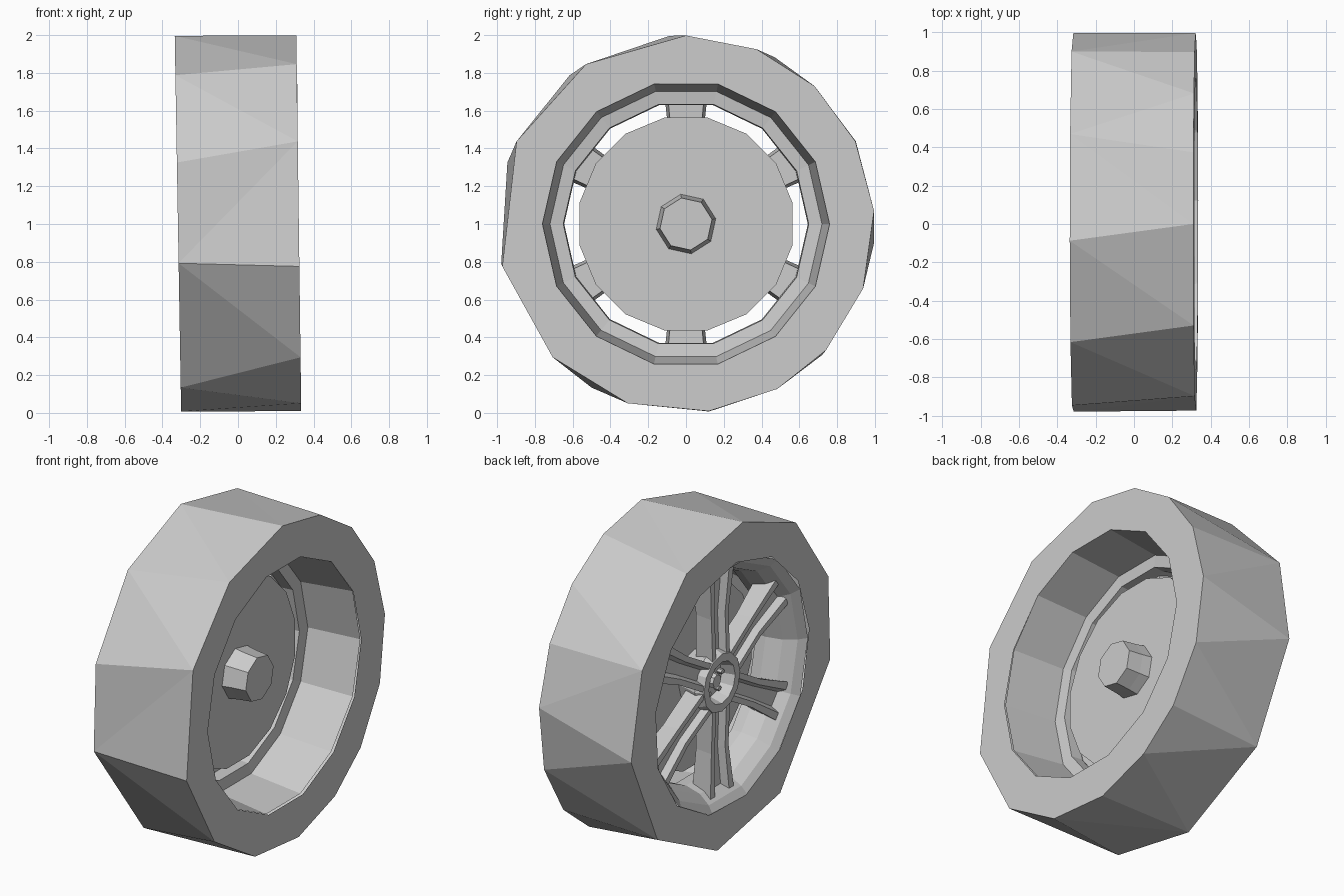
import bpy, bmesh
from math import radians, cos, sin

if "Cube" in bpy.data.objects:
    bpy.data.objects.remove(bpy.data.objects["Cube"])

CZ = 1.0  # wheel centre height, axle runs along x


def finish(name, bm):
    bmesh.ops.remove_doubles(bm, verts=bm.verts, dist=1e-5)
    bmesh.ops.recalc_face_normals(bm, faces=bm.faces)
    me = bpy.data.meshes.new(name)
    bm.to_mesh(me)
    bm.free()
    ob = bpy.data.objects.new(name, me)
    bpy.context.collection.objects.link(ob)
    return ob


def ring(bm, x, r, angles, lean=0.0):
    """Ring of (angle, vertex) around the axle."""
    return [(a, bm.verts.new((x - lean * r * sin(radians(a)), r * cos(radians(a)),
                              CZ + r * sin(radians(a))))) for a in angles]


def even(n, start=90):
    return [start + 360 * i / n for i in range(n)]


def stitch(bm, A, B):
    """Triangle strip joining two rings with any number of sides."""
    A = A + [(A[0][0] + 360, A[0][1])]
    B = B + [(B[0][0] + 360, B[0][1])]
    i = j = 0
    while i < len(A) - 1 or j < len(B) - 1:
        if j == len(B) - 1 or (i < len(A) - 1 and A[i + 1][0] <= B[j + 1][0]):
            bm.faces.new((A[i][1], A[i + 1][1], B[j][1]))
            i += 1
        else:
            bm.faces.new((A[i][1], B[j + 1][1], B[j][1]))
            j += 1


def lathe(name, profile, n, start=90, caps=False):
    bm = bmesh.new()
    rings = [ring(bm, x, r, even(n, start)) for x, r in profile]
    for a, b in zip(rings, rings[1:]):
        stitch(bm, a, b)
    if caps:
        for rg in (rings[0], rings[-1]):
            bm.faces.new([v for _, v in rg])
    return finish(name, bm)


# Tyre: uneven faceted tread with flat side walls
left_angles = [95, 128, 161, 192, 240, 277, 316, 354, 386, 422]
right_angles = [90, 122, 154, 193, 225, 252, 277, 299, 318, 340, 364, 386, 407, 428]
bm = bmesh.new()
outer_l = ring(bm, -0.318, 1.0, left_angles, 0.017)
outer_r = ring(bm, 0.322, 0.998, right_angles, 0.013)
lip_l = ring(bm, -0.318, 0.765, even(13, 92), 0.017)
lip_r = ring(bm, 0.322, 0.76, even(14, 102.8), 0.013)
stitch(bm, outer_l, outer_r)
stitch(bm, outer_r, lip_r)
stitch(bm, outer_l, lip_l)
finish("tyre", bm)

# Rim barrel with a step next to the brake disc
lathe("rim", [(0.315, 0.76), (-0.02, 0.72), (-0.03, 0.65),
              (-0.10, 0.645), (-0.20, 0.67), (-0.27, 0.72), (-0.305, 0.77)], 14, 102.8)

# Brake disc and axle stub on the inner side
lathe("brake_disc", [(-0.06, 0.575), (0.0, 0.575)], 16, 90 + 11.25, True)
lathe("axle_stub", [(0.0, 0.16), (0.06, 0.15), (0.15, 0.14)], 8, 100, True)

# Hub with recessed centre on the outer side
lathe("hub", [(-0.06, 0.16), (-0.20, 0.2), (-0.25, 0.18), (-0.25, 0.13),
              (-0.17, 0.11)], 12, 90, True)
lathe("hub_cap", [(-0.17, 0.05), (-0.215, 0.04)], 8, 90, True)


# Six channelled spokes: U section lofted from hub to rim
def spoke(angle):
    bm = bmesh.new()
    sections = []
    for r, w, front, back in ((0.14, 0.085, -0.245, -0.12), (0.42, 0.085, -0.235, -0.12),
                              (0.69, 0.115, -0.25, -0.11)):
        floor = front + 0.04
        pts = [(-w, front), (-w * 0.6, front), (-w * 0.4, floor), (w * 0.4, floor),
               (w * 0.6, front), (w, front), (w * 0.85, back), (-w * 0.85, back)]
        c, s = cos(radians(angle)), sin(radians(angle))
        sections.append([bm.verts.new((x, r * c - t * s, CZ + r * s + t * c)) for t, x in pts])
    for a, b in zip(sections, sections[1:]):
        for k in range(8):
            m = (k + 1) % 8
            bm.faces.new((a[k], a[m], b[m], b[k]))
    bm.faces.new(sections[0])
    bm.faces.new(sections[-1])
    finish("spoke", bm)


for a in range(30, 390, 60):
    spoke(a)

# Wheel nuts in the hub recess
for a in even(5):
    bm = bmesh.new()
    bmesh.ops.create_cone(bm, cap_ends=True, segments=6, radius1=0.016, radius2=0.016, depth=0.04)
    nut = finish("wheel_nut", bm)
    nut.rotation_euler = (0, radians(90), 0)
    nut.location = (-0.18, 0.083 * cos(radians(a)), CZ + 0.083 * sin(radians(a)))
